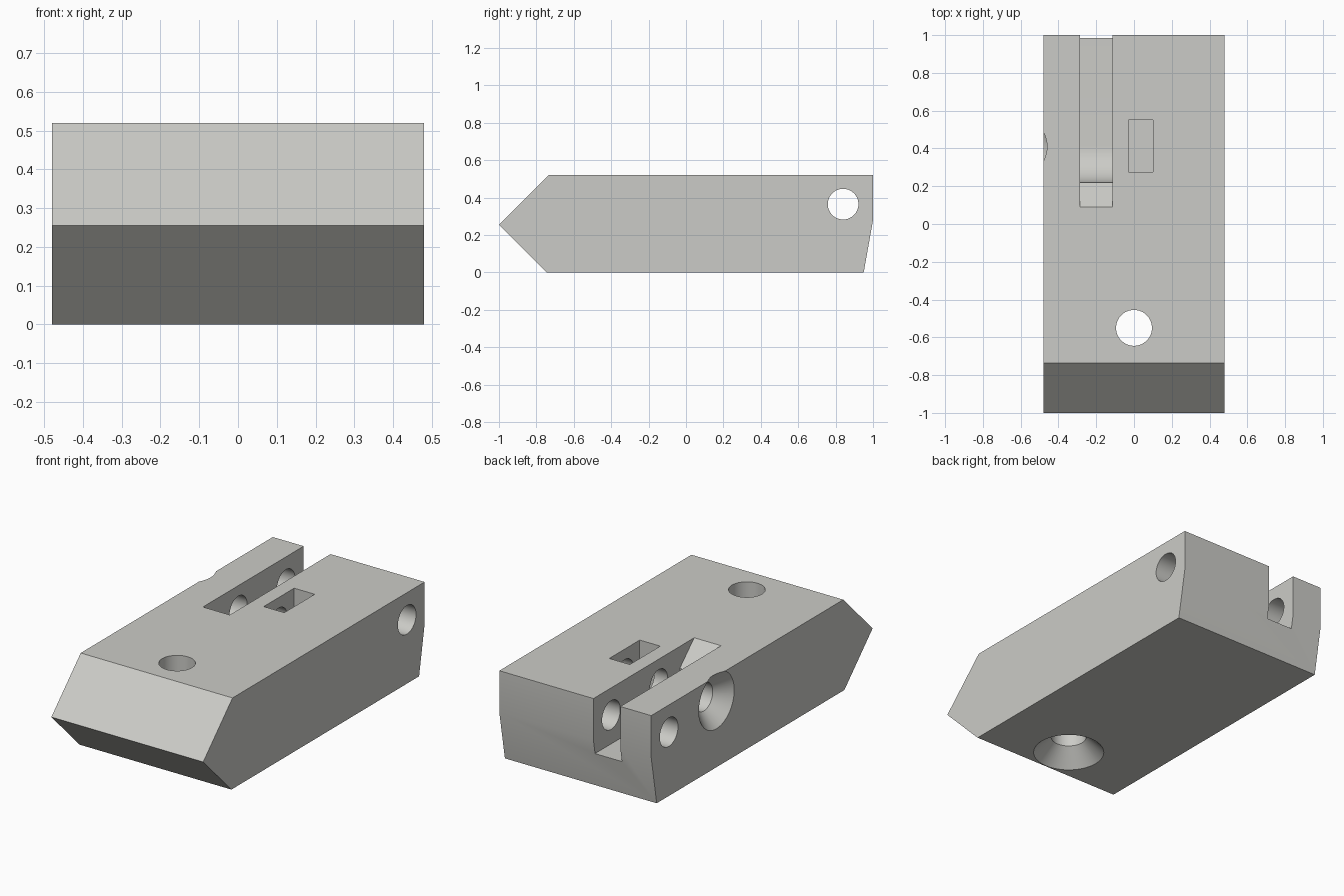
import bpy, bmesh, math
from mathutils import Matrix, Vector

if "Cube" in bpy.data.objects:
    bpy.data.objects.remove(bpy.data.objects["Cube"])

grey = bpy.data.materials.new("warm_grey")
grey.diffuse_color = (0.60, 0.60, 0.57, 1)
grey.use_nodes = True
grey.node_tree.nodes["Principled BSDF"].inputs["Base Color"].default_value = grey.diffuse_color


def make(name, bm):
    bmesh.ops.recalc_face_normals(bm, faces=bm.faces[:])
    me = bpy.data.meshes.new(name)
    bm.to_mesh(me)
    bm.free()
    ob = bpy.data.objects.new(name, me)
    bpy.context.collection.objects.link(ob)
    me.materials.append(grey)
    return ob


def extrude_x(name, profile, x0, x1):
    """Solid from a (y, z) profile running between two x positions."""
    bm = bmesh.new()
    face = bm.faces.new([bm.verts.new((x0, y, z)) for y, z in profile])
    ext = bmesh.ops.extrude_face_region(bm, geom=[face])
    bmesh.ops.translate(bm, vec=(x1 - x0, 0, 0),
                        verts=[v for v in ext["geom"] if isinstance(v, bmesh.types.BMVert)])
    return make(name, bm)


def drill(name, origin, axis, stations, sides=64):
    """Lathed cutter: stations are (distance along axis, radius)."""
    bm = bmesh.new()
    rot = Vector((0, 0, 1)).rotation_difference(Vector(axis)).to_matrix().to_4x4()
    mat = Matrix.Translation(origin) @ rot
    rings = [[bm.verts.new(mat @ Vector((r * math.cos(2 * math.pi * i / sides),
                                         r * math.sin(2 * math.pi * i / sides), d)))
              for i in range(sides)] for d, r in stations]
    for a, b in zip(rings, rings[1:]):
        for i in range(sides):
            j = (i + 1) % sides
            bm.faces.new((a[i], a[j], b[j], b[i]))
    bm.faces.new(rings[0])
    bm.faces.new(rings[-1])
    return make(name, bm)


# Block with wedge nose and undercut tail
block = extrude_x("block", [(-1, 0.255), (-0.735, 0.52), (1, 0.52),
                            (1, 0.28), (0.95, 0), (-0.745, 0)], -0.48, 0.48)

# Open slot with curved end and sloped lead-in
r, cy, cz = 0.195, 0.415, 0.395
arc = [(cy - r * math.sin(a), cz - r * math.cos(a))
       for a in (math.pi / 2 * i / 16 for i in range(17))]
slot = extrude_x("slot_cutter",
                 [(1.1, 0.2)] + arc + [(0.09, 0.52), (0.01, 0.6), (1.1, 0.6)],
                 -0.285, -0.115)

# Nut pocket, cross holes and countersunk mounting hole
pocket = extrude_x("pocket_cutter", [(0.275, 0.24), (0.55, 0.24),
                                     (0.55, 0.6), (0.275, 0.6)], -0.03, 0.10)
pin = drill("pin_hole_cutter", (0, 0.84, 0.365), (1, 0, 0),
            [(-0.6, 0.082), (0.6, 0.082)])
clamp = drill("clamp_hole_cutter", (-0.48, 0.41, 0.38), (1, 0, 0),
              [(-0.02, 0.18), (0.08, 0.08), (0.68, 0.08)])
mount = drill("mount_hole_cutter", (0, -0.55, 0), (0, 0, 1),
              [(-0.02, 0.21), (0.095, 0.095), (0.7, 0.095)])

# Cut everything out of the block
bpy.context.view_layer.objects.active = block
for cutter in (slot, pocket, pin, clamp, mount):
    mod = block.modifiers.new("cut", 'BOOLEAN')
    mod.operation = 'DIFFERENCE'
    mod.solver = 'EXACT'
    mod.object = cutter
    bpy.ops.object.modifier_apply(modifier=mod.name)
    bpy.data.objects.remove(cutter)

block.select_set(True)
bpy.ops.object.shade_smooth_by_angle(angle=math.radians(30))
